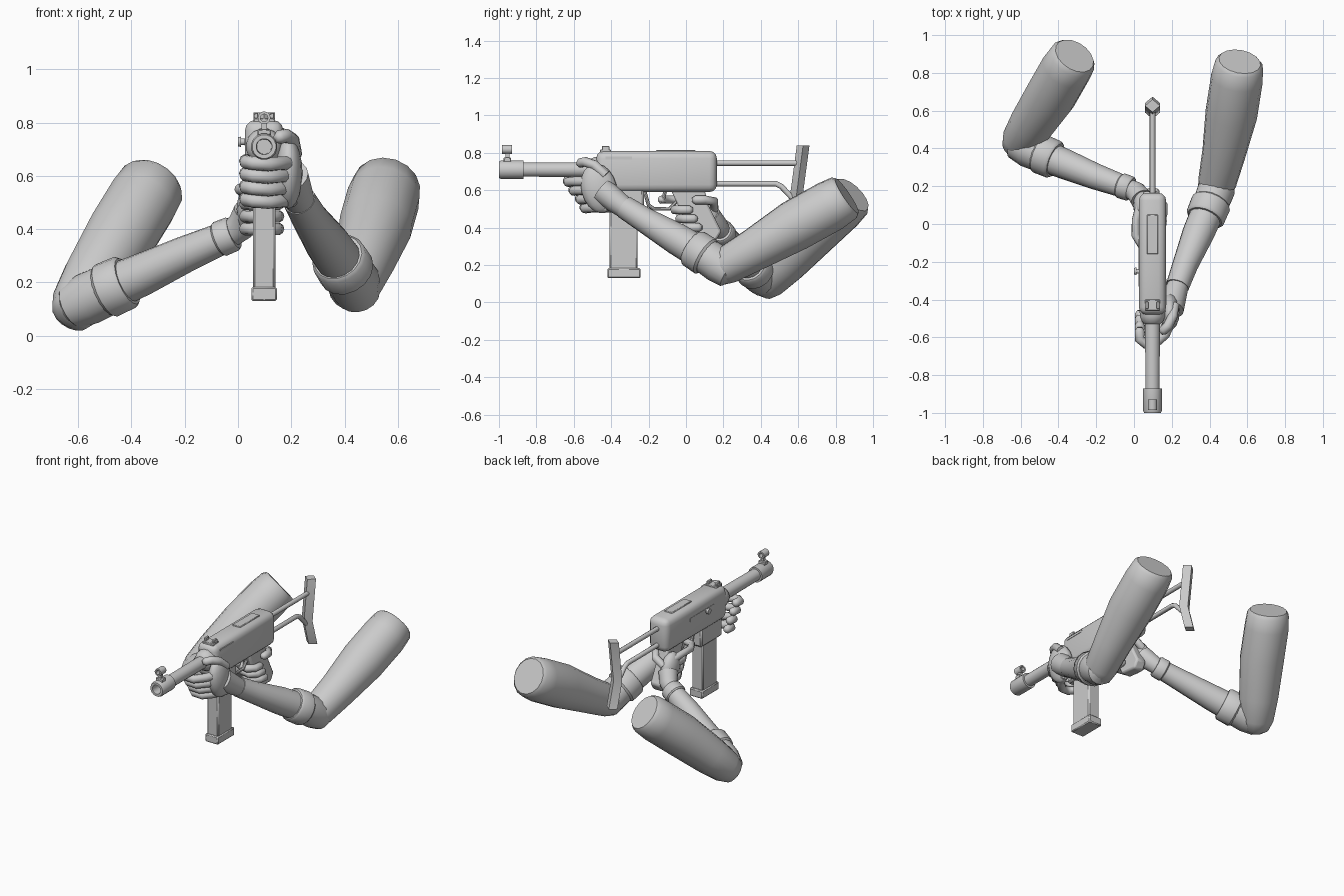
import bpy, bmesh, math
from mathutils import Vector, Matrix

cube = bpy.data.objects.get("Cube")
if cube:
    bpy.data.objects.remove(cube, do_unlink=True)

grey = bpy.data.materials.new("plain grey")
grey.use_nodes = True
GREY = (0.6, 0.6, 0.6, 1)
grey.diffuse_color = GREY
grey.node_tree.nodes["Principled BSDF"].inputs["Base Color"].default_value = GREY
GX = 0.098          # centre line of the gun
BORE = 0.71         # height of the barrel axis


def finish(name, bm, angle=40):
    bmesh.ops.recalc_face_normals(bm, faces=bm.faces)
    mesh = bpy.data.meshes.new(name)
    bm.to_mesh(mesh)
    bm.free()
    mesh.materials.append(grey)
    ob = bpy.data.objects.new(name, mesh)
    bpy.context.collection.objects.link(ob)
    bpy.ops.object.select_all(action='DESELECT')
    ob.select_set(True)
    bpy.context.view_layer.objects.active = ob
    bpy.ops.object.shade_smooth_by_angle(angle=math.radians(angle))
    return ob


def loft(name, rings, angle=40):
    """Skin a list of rings of points and cap both ends."""
    bm = bmesh.new()
    loops = [[bm.verts.new(p) for p in ring] for ring in rings]
    n = len(loops[0])
    for a, b in zip(loops, loops[1:]):
        for i in range(n):
            j = (i + 1) % n
            bm.faces.new((a[i], a[j], b[j], b[i]))
    bm.faces.new(loops[0])
    bm.faces.new(loops[-1])
    return finish(name, bm, angle)


def tube(name, path, sides=16, angle=40):
    """Loft circles along points (x, y, z, radius)."""
    pts = [Vector(p[:3]) for p in path]
    rings, u = [], None
    for i, p in enumerate(pts):
        t = Vector()
        if i:
            t += (p - pts[i - 1]).normalized()
        if i < len(pts) - 1:
            t += (pts[i + 1] - p).normalized()
        t.normalize()
        u = t.orthogonal() if u is None else u - t * u.dot(t)
        u.normalize()
        v, r = t.cross(u), path[i][3]
        rings.append([p + r * (u * math.cos(a) + v * math.sin(a))
                      for a in (math.tau * k / sides for k in range(sides))])
    return loft(name, rings, angle)


def finger(name, pts, r):
    """Rounded tube through points, with a tapered tip."""
    a, b = Vector(pts[-2]), Vector(pts[-1])
    tip = b + (b - a).normalized() * r * 0.7
    path = [(*p, r) for p in pts] + [(*tip, r * 0.5)]
    return tube(name, path, 10, 60)


def lathe(name, profile, sides=16):
    """Turn (y, radius) steps around the barrel axis."""
    rings = [[(GX + r * math.cos(a), y, BORE + r * math.sin(a))
              for a in (math.tau * (k + 0.5) / sides for k in range(sides))]
             for y, r in profile]
    return loft(name, rings)


def box(name, x, y, z, bevel=0.0, segments=1):
    bm = bmesh.new()
    bmesh.ops.create_cube(bm, size=1)
    for v in bm.verts:
        v.co = [(lo + hi) / 2 + c * (hi - lo) for c, (lo, hi) in zip(v.co, (x, y, z))]
    if bevel:
        bmesh.ops.bevel(bm, geom=bm.edges[:], offset=bevel, segments=segments,
                        profile=0.5, affect='EDGES')
    return finish(name, bm)


def ellipsoid(name, centre, size, tilt=0.0):
    bm = bmesh.new()
    mat = (Matrix.Translation(centre) @ Matrix.Rotation(tilt, 4, 'X')
           @ Matrix.Diagonal((*size, 1)))
    bmesh.ops.create_uvsphere(bm, u_segments=16, v_segments=10, radius=1, matrix=mat)
    return finish(name, bm, 60)


def slab(name, outline, x0, x1, bevel=0.0):
    """Extrude a (y, z) outline across x."""
    ob = loft(name, [[(x, y, z) for y, z in outline] for x in (x0, x1)])
    if bevel:
        mod = ob.modifiers.new("edges", 'BEVEL')
        mod.width, mod.segments = bevel, 2
    return ob


def centred(half):
    return (GX - half, GX + half)


# Receiver, with slots and small parts
box("receiver", centred(0.072), (-0.48, 0.165), (0.59, 0.81), 0.04, 3)
box("receiver_top_strip", centred(0.03), (-0.16, 0.05), (0.80, 0.816), 0.004)
box("ejection_slot_lip", (0.15, 0.173), (-0.43, -0.29), (0.765, 0.78))
box("side_rail", (0.024, 0.03), (-0.33, -0.08), (0.715, 0.74))
tube("charging_knob", [(0.04, -0.25, 0.728, 0.012), (0.012, -0.25, 0.728, 0.012),
                       (0.012, -0.25, 0.728, 0.02), (0.0, -0.25, 0.728, 0.018)], 12)
box("rear_sight_base", centred(0.04), (-0.46, -0.40), (0.795, 0.818), 0.004)
for side in (-1, 1):
    x = GX + side * 0.03
    box("rear_sight_ear", (x - 0.008, x + 0.008), (-0.45, -0.41), (0.81, 0.837), 0.003)

# Barrel, collar and hollow muzzle
lathe("barrel", [(-0.45, 0.07), (-0.49, 0.068), (-0.52, 0.055), (-0.53, 0.04), (-0.9, 0.038)])
lathe("muzzle", [(-0.87, 0.03), (-0.87, 0.05), (-0.99, 0.05), (-1.0, 0.045),
                 (-1.0, 0.03), (-0.93, 0.028)])

# Front sight
box("front_sight_base", centred(0.025), (-0.975, -0.935), (0.75, 0.775), 0.004)
box("front_sight_post", centred(0.01), (-0.965, -0.945), (0.77, 0.805))
bm = bmesh.new()
n = 16
grid = [[bm.verts.new((GX + r * math.cos(math.tau * k / n), y,
                       0.818 + r * math.sin(math.tau * k / n)))
         for y, r in ((-0.985, 0.024), (-0.93, 0.024), (-0.93, 0.014), (-0.985, 0.014))]
        for k in range(n)]
for k in range(n):
    a, b = grid[k], grid[(k + 1) % n]
    for i in range(4):
        j = (i + 1) % 4
        bm.faces.new((a[i], a[j], b[j], b[i]))
finish("front_sight_ring", bm)

# Magazine and its housing
box("magazine_well", centred(0.055), (-0.45, -0.225), (0.48, 0.62), 0.012)
box("magazine", centred(0.042), (-0.41, -0.258), (0.16, 0.5), 0.008)
box("magazine_base", centred(0.048), (-0.42, -0.243), (0.13, 0.183), 0.006)

# Grip and trigger
slab("grip", [(-0.08, 0.6), (0.1, 0.6), (0.12, 0.52), (0.19, 0.38), (0.16, 0.33), (0.04, 0.34)],
     *centred(0.036), 0.012)
tube("trigger_guard", [(GX, -0.22, 0.59, 0.01), (GX, -0.2, 0.52, 0.01), (GX, -0.17, 0.5, 0.01),
                       (GX, -0.09, 0.5, 0.01), (GX, -0.05, 0.54, 0.01)], 8)
tube("trigger", [(GX, -0.11, 0.6, 0.01), (GX, -0.12, 0.56, 0.01), (GX, -0.14, 0.53, 0.006)], 8)

# Folding stock
tube("stock_upper_rod", [(GX, 0.14, 0.745, 0.015), (GX, 0.61, 0.745, 0.015)], 10)
tube("stock_lower_rod", [(GX, 0.14, 0.635, 0.015), (GX, 0.48, 0.635, 0.015),
                         (GX, 0.51, 0.62, 0.015), (GX, 0.595, 0.53, 0.015)], 10)
loft("butt_plate", [[(GX - 0.04, y, z), (GX, y - 0.034, z), (GX + 0.04, y, z), (GX, y + 0.034, z)]
                    for y, z in ((0.626, 0.838), (0.59, 0.57), (0.64, 0.4))], 20)


def sleeve_cuff(name, a, b, r):
    """Thick rolled band from a to b."""
    a, b = Vector(a), Vector(b)
    d = (b - a) * 0.12
    return tube(name, [(*a, r * 0.9), (*(a + d), r), (*(b - d), r * 0.98), (*b, r * 0.88)])


# Left arm
tube("left_upper_arm", [(0.41, 0.13, 0.155, 0.045), (0.42, 0.16, 0.17, 0.085),
                        (0.44, 0.22, 0.2, 0.102), (0.475, 0.37, 0.285, 0.115),
                        (0.515, 0.58, 0.41, 0.138), (0.545, 0.77, 0.515, 0.138),
                        (0.557, 0.845, 0.56, 0.128), (0.56, 0.86, 0.57, 0.112)])
tube("left_elbow", [(0.455, 0.26, 0.145, 0.04), (0.45, 0.23, 0.16, 0.085),
                    (0.435, 0.18, 0.2, 0.1), (0.4, 0.09, 0.26, 0.095)])
sleeve_cuff("left_elbow_cuff", (0.41, 0.115, 0.24), (0.375, 0.03, 0.295), 0.108)
tube("left_forearm", [(0.4, 0.09, 0.255, 0.088), (0.34, -0.05, 0.34, 0.085),
                      (0.27, -0.22, 0.44, 0.068), (0.23, -0.33, 0.51, 0.062)])
tube("left_wrist", [(0.235, -0.32, 0.5, 0.056), (0.215, -0.38, 0.545, 0.064),
                    (0.195, -0.45, 0.6, 0.07)])
ellipsoid("left_palm", (0.19, -0.465, 0.61), (0.052, 0.095, 0.135), 0.25)
finger("left_thumb", [(0.215, -0.43, 0.68), (0.205, -0.49, 0.735),
                      (0.18, -0.54, 0.752), (0.155, -0.565, 0.745)], 0.026)
for i, front in enumerate((-0.635, -0.605, -0.57, -0.545)):
    z = 0.648 - 0.047 * i
    finger("left_finger", [(0.2, front + 0.13, z), (0.165, front + 0.05, z),
                           (0.115, front + 0.005, z - 0.005), (0.06, front, z),
                           (0.03, front + 0.025, z + 0.004), (0.03, front + 0.07, z + 0.008)], 0.026)

# Right arm
tube("right_upper_arm", [(-0.635, 0.385, 0.065, 0.045), (-0.625, 0.4, 0.08, 0.08),
                         (-0.6, 0.44, 0.12, 0.103), (-0.54, 0.53, 0.215, 0.12),
                         (-0.44, 0.68, 0.375, 0.135), (-0.36, 0.82, 0.505, 0.135),
                         (-0.325, 0.875, 0.56, 0.128), (-0.315, 0.89, 0.575, 0.112)])
tube("right_elbow", [(-0.64, 0.44, 0.1, 0.05), (-0.62, 0.425, 0.11, 0.085),
                     (-0.56, 0.4, 0.14, 0.1), (-0.44, 0.35, 0.195, 0.095)])
sleeve_cuff("right_elbow_cuff", (-0.505, 0.375, 0.165), (-0.415, 0.338, 0.205), 0.106)
tube("right_forearm", [(-0.5, 0.37, 0.17, 0.086), (-0.36, 0.315, 0.23, 0.08),
                       (-0.2, 0.25, 0.305, 0.069), (-0.06, 0.2, 0.365, 0.06)])
sleeve_cuff("right_wrist_cuff", (-0.075, 0.205, 0.36), (-0.015, 0.185, 0.385), 0.068)
tube("right_wrist", [(-0.03, 0.19, 0.38, 0.05), (0.01, 0.17, 0.41, 0.055),
                     (0.04, 0.13, 0.46, 0.06)])
ellipsoid("right_palm", (0.045, 0.1, 0.475), (0.05, 0.075, 0.1), 0.4)
finger("right_thumb", [(0.06, 0.15, 0.5), (0.12, 0.15, 0.54),
                       (0.155, 0.1, 0.548), (0.155, 0.05, 0.548)], 0.024)
finger("right_index_finger", [(0.03, 0.1, 0.53), (0.01, 0.02, 0.55),
                              (0.008, -0.06, 0.55), (0.04, -0.115, 0.55), (0.09, -0.13, 0.55)], 0.022)
for i, front in enumerate((-0.06, -0.035, -0.01)):
    z = 0.495 - 0.047 * i
    finger("right_finger", [(0.03, front + 0.14, z), (0.028, front + 0.06, z),
                            (0.055, front + 0.01, z), (0.11, front, z),
                            (0.145, front + 0.03, z), (0.15, front + 0.08, z)], 0.024)
